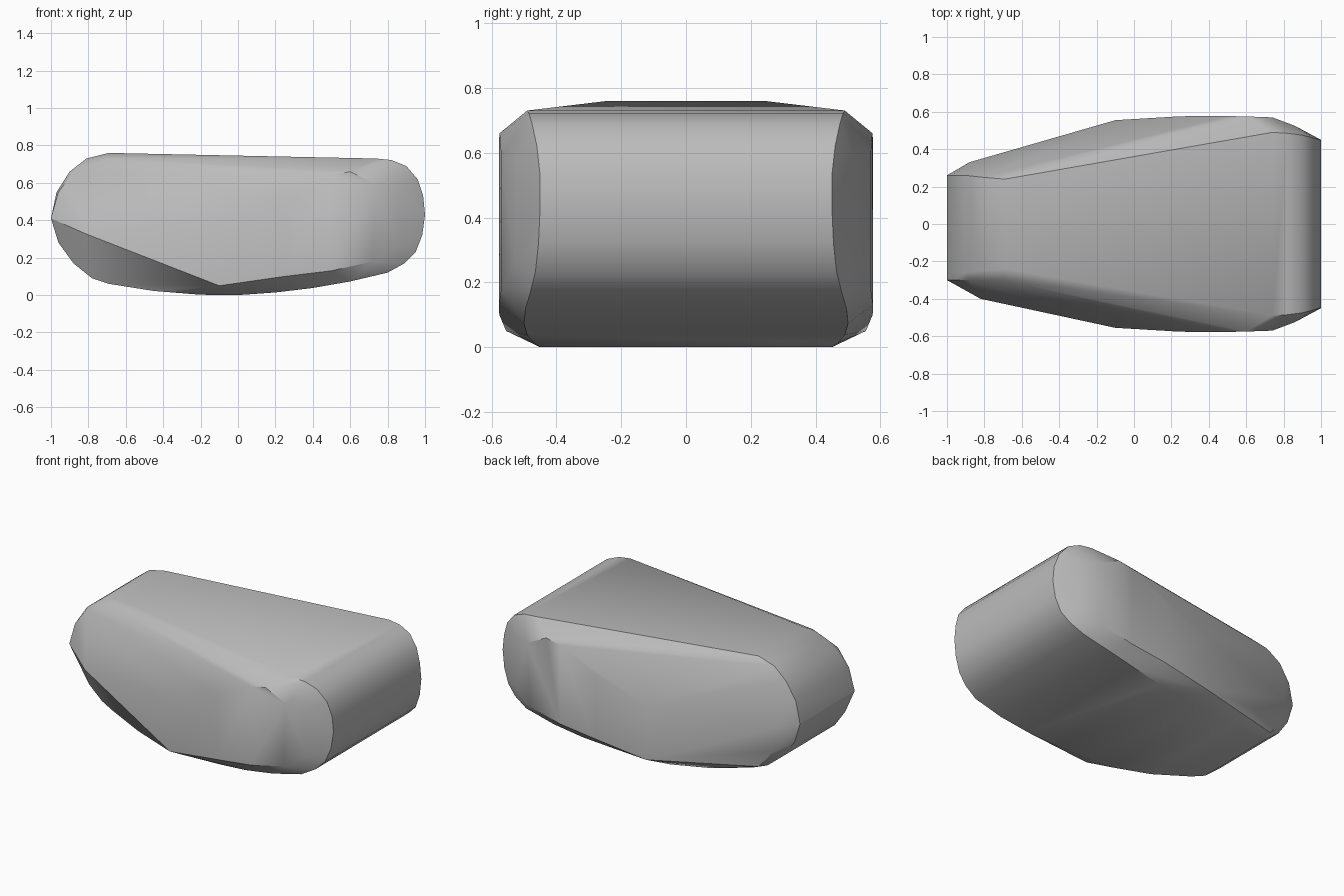
import bpy, bmesh, math

cube = bpy.data.objects.get("Cube")
if cube:
    bpy.data.objects.remove(cube, do_unlink=True)

# Plain grey stone
grey = bpy.data.materials.new("stone grey")
grey.use_nodes = True
colour = (0.5, 0.5, 0.5, 1)
grey.diffuse_color = colour
bsdf = grey.node_tree.nodes["Principled BSDF"]
bsdf.inputs["Base Color"].default_value = colour
bsdf.inputs["Roughness"].default_value = 0.8

# Outline around the rock: x, z, half width
outline = [
    (-1.0, 0.41, 0.26), (-0.97, 0.55, 0.26), (-0.9, 0.66, 0.26),
    (-0.81, 0.73, 0.25), (-0.69, 0.76, 0.24),
    (0.74, 0.73, 0.49), (0.82, 0.722, 0.485), (0.90, 0.69, 0.475),
    (0.96, 0.62, 0.46), (0.99, 0.53, 0.45), (1.0, 0.43, 0.45),
    (0.985, 0.32, 0.455), (0.95, 0.23, 0.465), (0.89, 0.17, 0.48),
    (0.8, 0.12, 0.495), (0.6, 0.073, 0.5), (0.4, 0.038, 0.49),
    (0.2, 0.014, 0.47), (0.0, 0.0, 0.45), (-0.2, 0.002, 0.44),
    (-0.45, 0.022, 0.38), (-0.69, 0.06, 0.30), (-0.78, 0.09, 0.28),
    (-0.88, 0.17, 0.27), (-0.96, 0.28, 0.26),
]

# Widest corners of both flanks: x, half width, z
flank = [
    (-0.1, 0.555, 0.05), (-0.1, 0.555, 0.40),
    (0.25, 0.576, 0.10), (0.25, 0.576, 0.52),
    (0.38, 0.577, 0.13), (0.5, 0.577, 0.13), (0.5, 0.577, 0.64),
    (0.6, 0.575, 0.66), (0.72, 0.57, 0.18), (0.74, 0.57, 0.59),
    (0.86, 0.525, 0.26), (0.86, 0.525, 0.58),
]

# Narrow-end corners differ between the front and the back flank
front_end = [(-1.0, -0.30, 0.41), (-0.96, -0.30, 0.55), (-0.82, -0.40, 0.33),
             (-0.88, -0.30, 0.66), (-0.70, -0.30, 0.73)]
back_end = [(-0.88, 0.33, 0.38), (-0.86, 0.33, 0.22), (-0.76, 0.34, 0.10)]

points = front_end + back_end
for side in (-1, 1):
    points += [(x, side * w, z) for x, z, w in outline]
    points += [(x, side * w, z) for x, w, z in flank]

# Wrap all corners into one convex body
bm = bmesh.new()
for p in points:
    bm.verts.new(p)
hull = bmesh.ops.convex_hull(bm, input=bm.verts)
loose = [v for v in bm.verts if not v.link_faces]
bmesh.ops.delete(bm, geom=loose, context='VERTS')
bmesh.ops.dissolve_limit(bm, angle_limit=math.radians(1),
                         verts=bm.verts, edges=bm.edges)
bmesh.ops.recalc_face_normals(bm, faces=bm.faces)

mesh = bpy.data.meshes.new("rock_body")
bm.to_mesh(mesh)
bm.free()
mesh.materials.append(grey)
rock = bpy.data.objects.new("rock_body", mesh)
bpy.context.collection.objects.link(rock)

# Soften the rounded ends, keep the chipped edges crisp
bpy.ops.object.select_all(action='DESELECT')
rock.select_set(True)
bpy.context.view_layer.objects.active = rock
bpy.ops.object.shade_smooth_by_angle(angle=math.radians(28))
